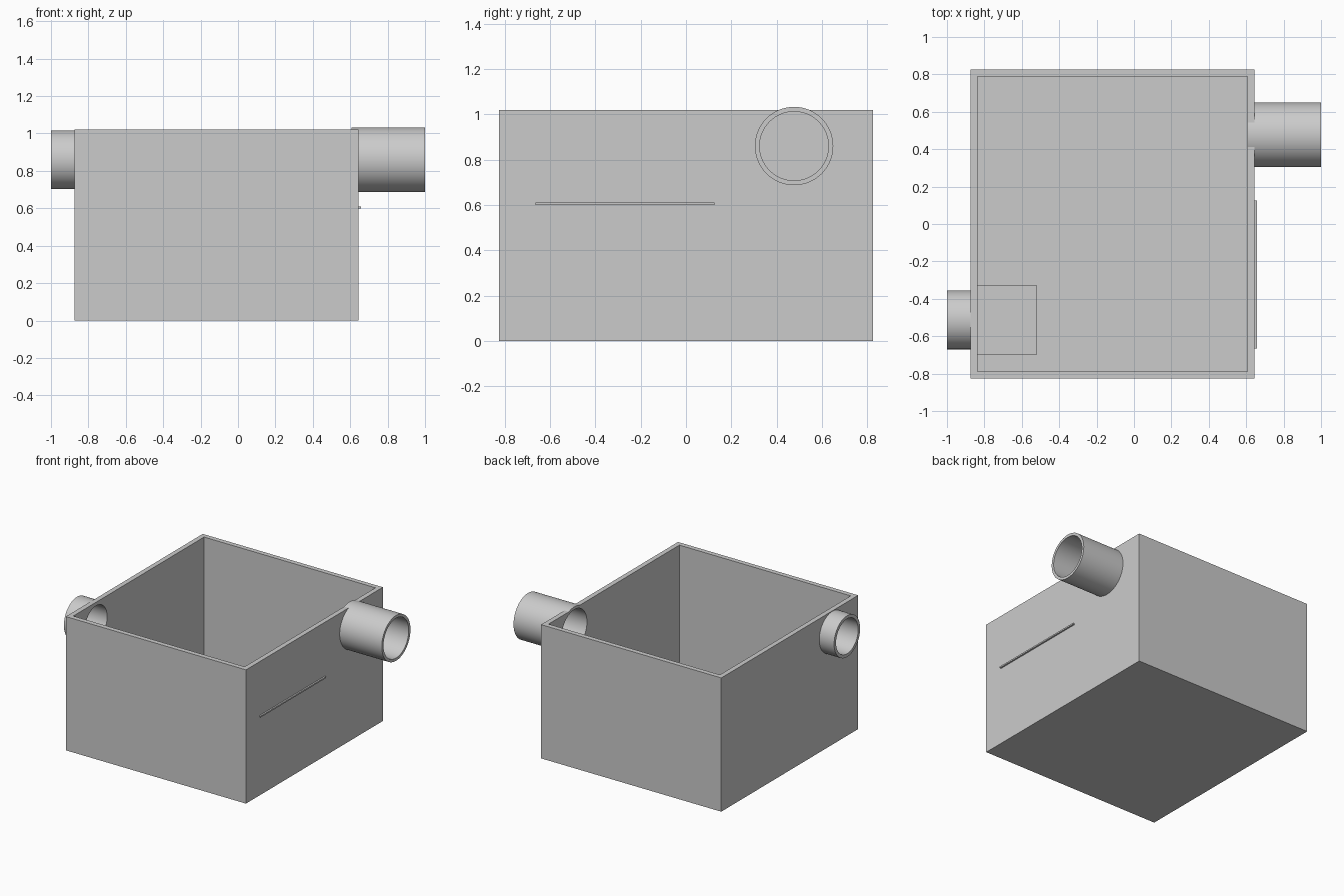
import bpy
import bmesh
import math
from mathutils import Matrix, Vector

cube = bpy.data.objects.get("Cube")
if cube:
    bpy.data.objects.remove(cube, do_unlink=True)

grey = bpy.data.materials.new("plain grey")
grey.use_nodes = True
grey.diffuse_color = (0.6, 0.6, 0.6, 1)
grey.node_tree.nodes["Principled BSDF"].inputs["Base Color"].default_value = (0.6, 0.6, 0.6, 1)

WALL = 0.037
LEFT, RIGHT, DEPTH, HEIGHT = -0.875, 0.645, 0.825, 1.02
PIPE_Z = 0.86


def make_object(name, bm):
    bmesh.ops.recalc_face_normals(bm, faces=bm.faces)
    mesh = bpy.data.meshes.new(name)
    bm.to_mesh(mesh)
    bm.free()
    mesh.materials.append(grey)
    obj = bpy.data.objects.new(name, mesh)
    bpy.context.collection.objects.link(obj)
    return obj


def box(name, low, high):
    low, high = Vector(low), Vector(high)
    bm = bmesh.new()
    bmesh.ops.create_cube(bm, size=1, matrix=Matrix.Translation((low + high) / 2)
                          @ Matrix.Diagonal((high - low).to_4d()))
    return make_object(name, bm)


def lathe_x(name, profile, y, closed):
    """Spin (x, radius) points about a line along x."""
    bm = bmesh.new()
    verts = [bm.verts.new((x, y, PIPE_Z + r)) for x, r in profile]
    edges = [bm.edges.new(pair) for pair in zip(verts, verts[1:])]
    if closed:
        edges.append(bm.edges.new((verts[-1], verts[0])))
    bmesh.ops.spin(bm, geom=verts + edges, cent=(0, y, PIPE_Z), axis=(1, 0, 0),
                   angle=math.tau, steps=64, use_merge=True)
    bmesh.ops.remove_doubles(bm, verts=bm.verts, dist=0.0001)
    return make_object(name, bm)


def cut(target, cutter):
    mod = target.modifiers.new("cut", 'BOOLEAN')
    mod.operation = 'DIFFERENCE'
    mod.solver = 'EXACT'
    mod.object = cutter
    graph = bpy.context.evaluated_depsgraph_get()
    mesh = bpy.data.meshes.new_from_object(target.evaluated_get(graph))
    target.modifiers.clear()
    target.data = mesh
    bpy.data.objects.remove(cutter, do_unlink=True)


# Open tank
tank = box("tank", (LEFT, -DEPTH, 0), (RIGHT, DEPTH, HEIGHT))
cut(tank, box("cavity_cutter", (LEFT + WALL, -DEPTH + WALL, WALL),
              (RIGHT - WALL, DEPTH - WALL, HEIGHT + 0.2)))

# Pipes running through the side walls, flush with the inner faces
for name, x0, x1, y, outer, inner in (
        ("outlet_pipe", RIGHT - WALL, 1.0, 0.477, 0.173, 0.152),
        ("inlet_pipe", -1.0, LEFT + WALL, -0.513, 0.157, 0.133)):
    a, b = x0 - 0.05, x1 + 0.05
    cut(tank, lathe_x("hole_cutter", [(a, 0), (a, outer), (b, outer), (b, 0)], y, False))
    pipe = lathe_x(name, [(x0, inner), (x0, outer), (x1, outer), (x1, inner)], y, True)
    bpy.ops.object.select_all(action='DESELECT')
    pipe.select_set(True)
    bpy.context.view_layer.objects.active = pipe
    bpy.ops.object.shade_smooth_by_angle(angle=math.radians(30))

# Pad on the floor under the inlet
box("floor_pad", (LEFT + WALL, -0.70, WALL - 0.01), (-0.52, -0.325, WALL + 0.035))

# Thin strip on the outside of the left wall
box("side_strip", (RIGHT - 0.005, -0.665, 0.599), (RIGHT + 0.012, 0.125, 0.61))
